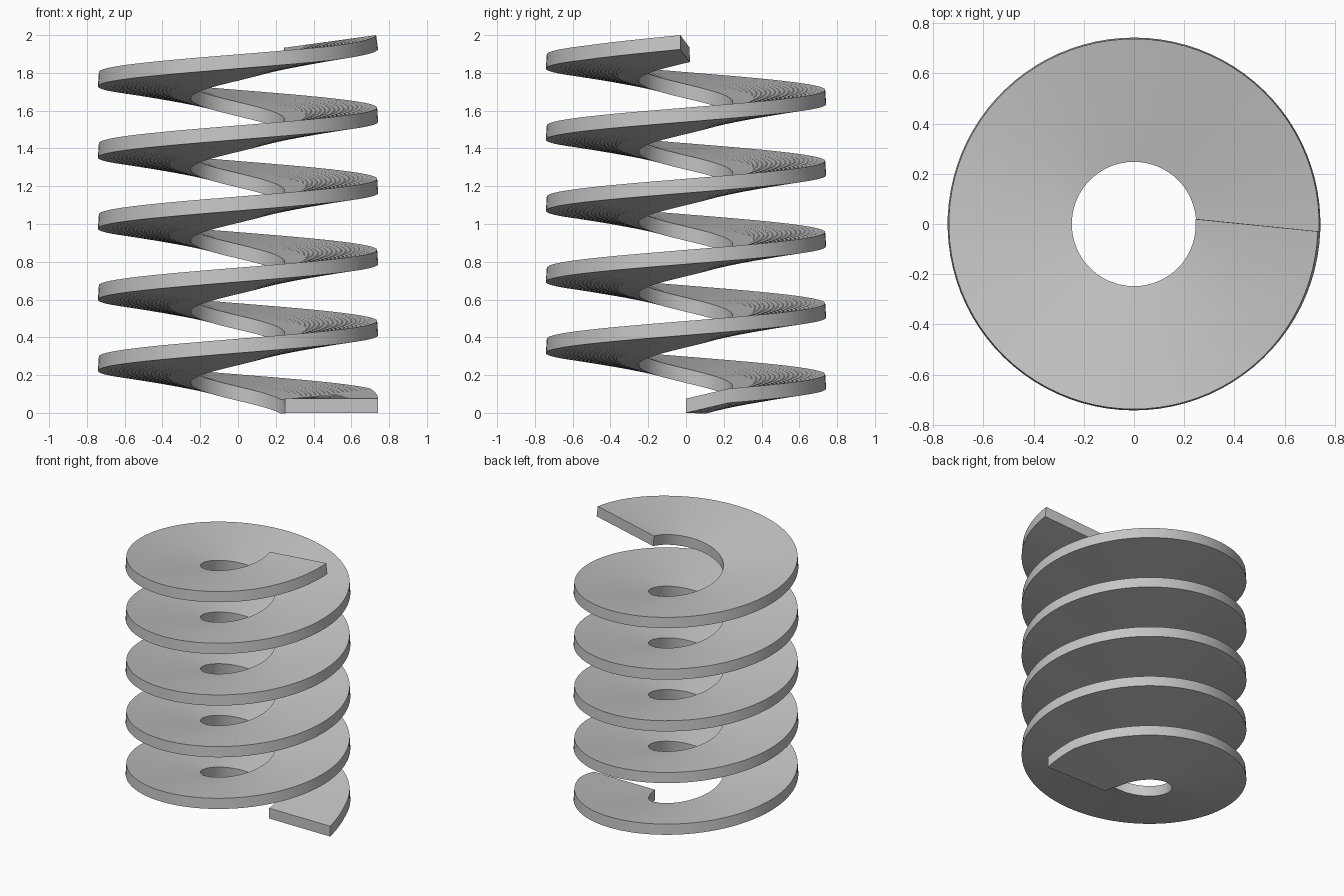
import bpy, bmesh
from math import cos, sin, radians

cube = bpy.data.objects.get("Cube")
if cube:
    bpy.data.objects.remove(cube, do_unlink=True)

TURNS, STEPS = 5, 90              # coils, sections per coil
PITCH, THICK = 0.3765, 0.0755     # rise per coil, band thickness
R_IN, R_OUT = 0.25, 0.742

grey = bpy.data.materials.new("plain grey")
grey.use_nodes = True
colour = (0.56, 0.56, 0.56, 1)
grey.diffuse_color = colour
grey.node_tree.nodes["Principled BSDF"].inputs["Base Color"].default_value = colour


def section(bm, turn):
    """Rectangular cross-section, level at the start, then leaning outward-up."""
    ease = min(1, turn * 18)
    end = max(0, 1 - (TURNS - turn) * 8)
    lift_out = ease * (0.032 + 0.010 * end)
    lift_in = -0.025 * ease
    lean = 0.005 * ease * (1 + end)
    corners = [
        (R_IN, lift_in, 4.6),
        (R_OUT, lift_out, -2.3),
        (R_OUT - lean, lift_out + THICK, -2.3),
        (R_IN - lean * 0.5, lift_in + THICK, 4.6),
    ]
    ring = []
    for radius, height, skew in corners:
        a = radians(360 * turn + skew * ease)
        ring.append(bm.verts.new((radius * cos(a), radius * sin(a),
                                  PITCH * turn + height)))
    return ring


# Helical band: sweep the section and cap both ends
bm = bmesh.new()
rings = [section(bm, i / STEPS) for i in range(TURNS * STEPS + 1)]
for a, b in zip(rings, rings[1:]):
    for k in range(4):
        n = (k + 1) % 4
        bm.faces.new((a[k], a[n], b[n], b[k]))
bm.faces.new(rings[0])
bm.faces.new(rings[-1])
bmesh.ops.recalc_face_normals(bm, faces=bm.faces)

mesh = bpy.data.meshes.new("spiral_band")
bm.to_mesh(mesh)
bm.free()
mesh.materials.append(grey)
band = bpy.data.objects.new("spiral_band", mesh)
bpy.context.collection.objects.link(band)

# Smooth faces with crisp edges
bpy.ops.object.select_all(action="DESELECT")
band.select_set(True)
bpy.context.view_layer.objects.active = band
bpy.ops.object.shade_smooth_by_angle(angle=radians(30))
